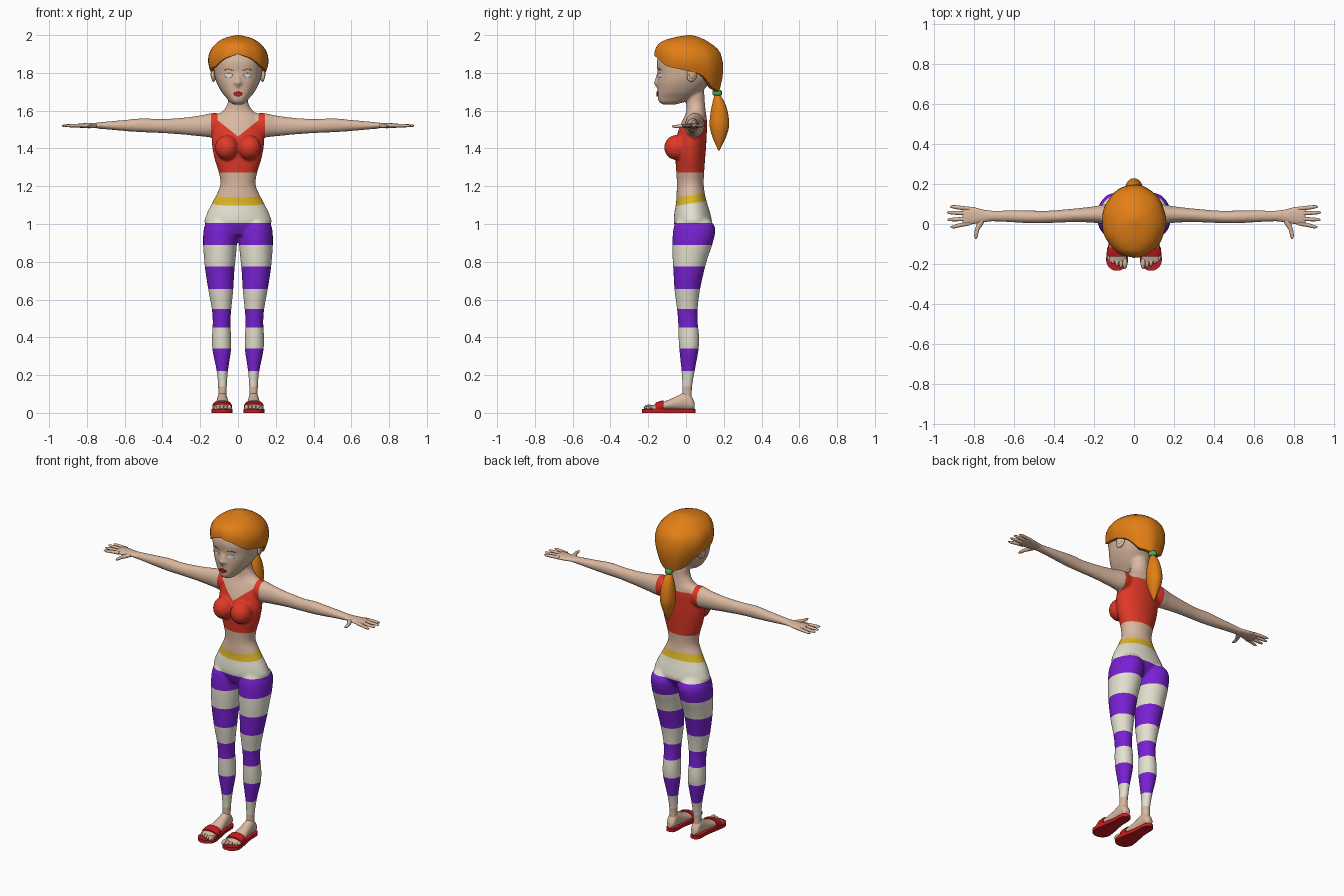
import bpy, bmesh, math
from mathutils import Matrix, Vector, Euler
from mathutils.bvhtree import BVHTree

cube = bpy.data.objects.get("Cube")
if cube:
    bpy.data.objects.remove(cube, do_unlink=True)


def material(name, *rgb):
    m = bpy.data.materials.new(name)
    m.use_nodes = True
    m.diffuse_color = (*rgb, 1)
    bsdf = m.node_tree.nodes["Principled BSDF"]
    bsdf.inputs["Base Color"].default_value = (*rgb, 1)
    bsdf.inputs["Roughness"].default_value = 0.8
    return m


skin = material("skin", 0.7, 0.48, 0.35)
cream = material("cream", 0.78, 0.75, 0.63)
purple = material("purple", 0.19, 0.015, 0.65)
red = material("top red", 0.75, 0.04, 0.02)
yellow = material("waistband yellow", 0.72, 0.47, 0.02)
orange = material("hair orange", 0.76, 0.21, 0.008)
green = material("hair tie green", 0.06, 0.45, 0.1)
crimson = material("crimson", 0.58, 0.01, 0.015)
eye_white = material("eye white", 0.7, 0.75, 0.75)
brow_brown = material("brow brown", 0.4, 0.14, 0.03)

PLACE = {"X": lambda t, a, b: (t, a, b),
         "Y": lambda t, a, b: (a, t, b),
         "Z": lambda t, a, b: (a, b, t)}


def smooth_rows(rows, steps=4):
    """Catmull-Rom interpolation between key rows."""
    out = []
    for i in range(len(rows) - 1):
        p = [Vector(rows[max(0, min(len(rows) - 1, i + k))]) for k in (-1, 0, 1, 2)]
        for s in range(steps):
            t = s / steps
            out.append(0.5 * (2 * p[1] + (p[2] - p[0]) * t
                              + (2 * p[0] - 5 * p[1] + 4 * p[2] - p[3]) * t * t
                              + (3 * p[1] - p[0] - 3 * p[2] + p[3]) * t ** 3))
    return out + [Vector(rows[-1])]


def sample(rows, t):
    """Linear lookup in rows sorted by their first value."""
    for a, b in zip(rows, rows[1:]):
        if t <= b[0]:
            return Vector(a).lerp(Vector(b), max(0, (t - a[0]) / (b[0] - a[0])))
    return Vector(rows[-1])


def bridge(bm, rings):
    for a, b in zip(rings, rings[1:]):
        for i in range(len(a)):
            k = (i + 1) % len(a)
            bm.faces.new((a[i], a[k], b[k], b[i]))


def loft(bm, axis, rows, n=24, power=2.0):
    """Rows are (position, centre, half width, low, high) along the axis."""
    rings = []
    for t, c, w, lo, hi in smooth_rows(rows):
        ring = []
        for i in range(n):
            u, v = math.cos(math.tau * i / n), math.sin(math.tau * i / n)
            u = math.copysign(abs(u) ** (2 / power), u)
            v = math.copysign(abs(v) ** (2 / power), v)
            ring.append(bm.verts.new(PLACE[axis](t, c + w * u, (lo + hi) / 2 + (hi - lo) / 2 * v)))
        rings.append(ring)
    bridge(bm, rings)
    bm.faces.new(rings[0])
    bm.faces.new(rings[-1])


def ball(bm, loc, size, rot=(0, 0, 0)):
    bmesh.ops.create_uvsphere(bm, u_segments=20, v_segments=12, radius=1,
                              matrix=Matrix.LocRotScale(Vector(loc), Euler(rot), Vector(size)))


def mirror(bm):
    geom = bmesh.ops.duplicate(bm, geom=bm.verts[:] + bm.edges[:] + bm.faces[:])["geom"]
    for v in geom:
        if isinstance(v, bmesh.types.BMVert):
            v.co.x *= -1


def finish(bm, name, mats, recalc=True, angle=50):
    if recalc:
        bmesh.ops.recalc_face_normals(bm, faces=bm.faces[:])
    mesh = bpy.data.meshes.new(name)
    bm.to_mesh(mesh)
    bm.free()
    for m in mats:
        mesh.materials.append(m)
    obj = bpy.data.objects.new(name, mesh)
    bpy.context.collection.objects.link(obj)
    bpy.ops.object.select_all(action="DESELECT")
    obj.select_set(True)
    bpy.context.view_layer.objects.active = obj
    bpy.ops.object.shade_smooth_by_angle(angle=math.radians(angle))
    return obj


# Body volumes: legs, arms, bust, then torso, head and nose
bm = bmesh.new()
loft(bm, "Z", [(1.04, .09, .06, -.04, .11), (.98, .092, .088, -.066, .155), (.9, .095, .09, -.072, .142),
               (.82, .096, .084, -.071, .115), (.75, .096, .077, -.067, .096), (.65, .091, .066, -.061, .074),
               (.55, .087, .052, -.048, .062), (.48, .087, .047, -.042, .062), (.4, .087, .051, -.04, .07),
               (.33, .086, .049, -.035, .066), (.22, .083, .03, -.024, .046), (.13, .082, .023, -.02, .032),
               (.05, .083, .024, -.022, .033)])
loft(bm, "X", [(.06, .045, .04, 1.48, 1.58), (.13, .047, .052, 1.46, 1.588), (.2, .047, .041, 1.464, 1.575),
               (.3, .043, .034, 1.474, 1.562), (.42, .036, .031, 1.482, 1.556), (.5, .035, .032, 1.485, 1.56),
               (.6, .038, .03, 1.492, 1.551), (.7, .04, .027, 1.501, 1.542), (.75, .04, .03, 1.505, 1.537)])
ball(bm, (.06, -.052, 1.405), (.062, .064, .066))
mirror(bm)
loft(bm, "Z", [(.94, 0, .1, -.04, .09), (1.0, 0, .174, -.063, .135), (1.05, 0, .167, -.063, .13),
               (1.11, 0, .138, -.053, .112), (1.16, 0, .112, -.05, .1), (1.21, 0, .093, -.048, .094),
               (1.27, 0, .101, -.051, .096), (1.34, 0, .123, -.056, .101), (1.42, 0, .138, -.058, .107),
               (1.48, 0, .135, -.045, .11), (1.53, 0, .13, -.027, .112), (1.57, 0, .118, -.008, .108),
               (1.6, 0, .078, .002, .104), (1.64, 0, .055, .002, .1), (1.68, 0, .053, 0, .098),
               (1.74, 0, .05, 0, .09)], n=32)
loft(bm, "Z", [(1.632, 0, .022, -.12, -.06), (1.645, 0, .043, -.142, -.01), (1.668, 0, .062, -.149, .04),
               (1.7, 0, .088, -.15, .08), (1.75, 0, .114, -.152, .13), (1.8, 0, .127, -.15, .16),
               (1.86, 0, .131, -.155, .17), (1.91, 0, .11, -.135, .15), (1.95, 0, .06, -.08, .1)],
     n=32, power=2.3)
ball(bm, (0, -.15, 1.765), (.014, .014, .04), (-.22, 0, 0))
ball(bm, (0, -.157, 1.748), (.018, .015, .012))
draft = finish(bm, "body_draft", [])

# Blend the volumes into one skin
remesh = draft.modifiers.new("blend", "REMESH")
remesh.mode = "VOXEL"
remesh.voxel_size = 0.007
relax = draft.modifiers.new("relax", "SMOOTH")
relax.factor = 0.5
relax.iterations = 6
graph = bpy.context.evaluated_depsgraph_get()
blended = bpy.data.meshes.new_from_object(draft.evaluated_get(graph))
bpy.data.objects.remove(draft, do_unlink=True)
bm = bmesh.new()
bm.from_mesh(blended)
bpy.data.meshes.remove(blended)


def cut(co, no, lo, hi):
    faces = [f for f in bm.faces if lo < f.calc_center_median().z < hi]
    edges = {e for f in faces for e in f.edges}
    verts = {v for f in faces for v in f.verts}
    bmesh.ops.bisect_plane(bm, geom=faces + list(edges) + list(verts), dist=1e-5,
                           plane_co=co, plane_no=no)


# Clothing edges: leg stripes, tilted waistband, top with V neck and straps
STRIPES = [(.222, .342), (.452, .551), (.655, .774), (.89, 1.005)]
CUFF, BELT_LOW, BELT_HIGH, HEM = .14, 1.105, 1.148, 1.272
ARMPIT, STRAP_IN, STRAP_OUT, V_NECK, BACK_NECK, SIDE_Y = 1.445, .108, .142, 1.463, 1.55, .045
for z in [CUFF, HEM, ARMPIT, BACK_NECK] + [e for s in STRIPES for e in s]:
    cut((0, 0, z), (0, 0, 1), z - .05, z + .05)
for z in (BELT_LOW, BELT_HIGH):
    cut((0, 0, z), (0, -.15, 1), 1, 1.25)
for s in (-1, 1):
    cut((0, 0, V_NECK), (s * .8, 0, 1), 1.4, 1.62)
    for x in (STRAP_IN, STRAP_OUT):
        cut((s * x, 0, 0), (1, 0, 0), ARMPIT - .02, 1.62)
cut((0, SIDE_Y, 0), (0, 1, 0), ARMPIT, 1.62)


def clothing(c):
    x, z, tilted = abs(c.x), c.z, c.z - .15 * c.y
    if z < CUFF:
        return 0
    if tilted < BELT_LOW:
        return 2 if any(a < z < b for a, b in STRIPES) else 1
    if tilted < BELT_HIGH:
        return 4
    neck = V_NECK + .8 * x if c.y < SIDE_Y else BACK_NECK
    inside = x < STRAP_OUT or (z < ARMPIT and x < .17)
    strap = x > STRAP_IN and z < 1.62
    return 3 if z > HEM and inside and (strap or z < neck) else 0


for f in bm.faces:
    f.material_index = clothing(f.calc_center_median())
surface = BVHTree.FromBMesh(bm)
finish(bm, "body", [skin, cream, purple, red, yellow], recalc=False, angle=80)


# Face details: thin plates that follow the face
def patch(name, mat, x, z, rx, rz, bend=0.0, lift=.003, both=True):
    b = bmesh.new()
    rings = []
    for r in (1, .9, .55, .15):
        ring = []
        for i in range(24):
            a = math.tau * i / 24
            px = x + rx * r * math.cos(a)
            pz = z + rz * r * math.sin(a) + bend * (r * math.cos(a)) ** 2
            hit = surface.ray_cast(Vector((px, -1, pz)), Vector((0, 1, 0)))[0]
            depth = hit.y if hit else -.1
            ring.append(b.verts.new((px, depth - (lift if r < 1 else -.002), pz)))
        rings.append(ring)
    bridge(b, rings)
    b.faces.new(rings[-1])
    if both:
        mirror(b)
    bmesh.ops.recalc_face_normals(b, faces=b.faces[:])
    if sum((f.normal.y * f.calc_area() for f in b.faces)) > 0:
        bmesh.ops.reverse_faces(b, faces=b.faces[:])
    finish(b, name, [mat], recalc=False)


patch("eyes", eye_white, .05, 1.787, .025, .012)
patch("eyebrows", brow_brown, .05, 1.82, .027, .004, bend=-.008)
patch("upper_lip", crimson, 0, 1.694, .026, .007, bend=-.003, lift=.006, both=False)
patch("lower_lip", crimson, 0, 1.683, .021, .008, bend=.004, lift=.006, both=False)

# Ears
bm = bmesh.new()
ball(bm, (.128, .032, 1.79), (.012, .028, .038), (-.25, 0, .3))
ball(bm, (.137, .034, 1.795), (.006, .018, .025), (-.25, 0, .3))
mirror(bm)
finish(bm, "ears", [skin])

# Hands: palm, four fingers and thumb
bm = bmesh.new()
loft(bm, "X", [(.69, .04, .024, 1.504, 1.539), (.75, .04, .031, 1.507, 1.536), (.8, .042, .042, 1.507, 1.534),
               (.84, .04, .046, 1.51, 1.532), (.855, .04, .04, 1.515, 1.527)])
for base, tip, end in ((.077, .086, .918), (.052, .057, .932), (.026, .022, .93), (.002, -.014, .915)):
    loft(bm, "X", [(.82, base, .009, 1.512, 1.531), (.87, (base + tip) / 2, .01, 1.512, 1.53),
                   (end - .015, tip, .008, 1.513, 1.527), (end, tip, .003, 1.517, 1.523)], n=12)
loft(bm, "Y", [(.04, .75, .014, 1.51, 1.532), (0, .768, .016, 1.508, 1.53), (-.03, .783, .011, 1.508, 1.527),
               (-.06, .788, .009, 1.509, 1.524), (-.075, .789, .003, 1.514, 1.52)], n=12)
mirror(bm)
finish(bm, "hands", [skin])

# Feet with toes
bm = bmesh.new()
loft(bm, "Y", [(.045, .083, .014, .022, .055), (.03, .083, .026, .015, .085), (0, .083, .028, .015, .11),
               (-.05, .083, .033, .015, .088), (-.1, .083, .041, .015, .066), (-.15, .084, .047, .015, .05),
               (-.19, .084, .044, .016, .036)])
for i in range(5):
    big = .005 if i == 0 else 0
    ball(bm, (.045 + i * .02, -.196 + .002 * i * i, .028), (.0095 + big / 2, .028 - i * .002, .011 + big))
mirror(bm)
finish(bm, "feet", [skin])

# Sandals: shaped sole and a band over the instep
bm = bmesh.new()
side = smooth_rows([(.05, .008), (.04, .024), (.01, .032), (-.05, .034), (-.12, .047),
                    (-.18, .055), (-.215, .042), (-.232, .015)])
outline = [(.084 + w, y, 0) for y, w in side] + [(.084 - w, y, 0) for y, w in reversed(side)]
sole = bm.faces.new([bm.verts.new(p) for p in outline])
top = bmesh.ops.extrude_face_region(bm, geom=[sole])["geom"]
bmesh.ops.translate(bm, vec=(0, 0, .02), verts=[v for v in top if isinstance(v, bmesh.types.BMVert)])
loft(bm, "Y", [(-.118, .084, .05, .004, .066), (-.14, .084, .052, .004, .062), (-.162, .084, .052, .004, .054)],
     power=2.5)
mirror(bm)
finish(bm, "sandals", [crimson])

# Hair cap: shell whose lower edge follows the hairline
shape = smooth_rows([(1.69, .09, -.05, .172), (1.76, .125, -.1, .19), (1.82, .152, -.158, .197),
                     (1.87, .16, -.167, .192), (1.92, .147, -.164, .174), (1.96, .112, -.138, .125),
                     (1.985, .07, -.075, .08), (2.0, .01, .01, .03)])
hairline = [(0, 1.9), (25, 1.878), (50, 1.835), (90, 1.808), (108, 1.79), (130, 1.72), (180, 1.695)]
bm = bmesh.new()
rings = []
for j in range(16):
    ring = []
    for i in range(48):
        phi = math.tau * i / 48
        low = sample(hairline, math.degrees(min(phi, math.tau - phi)))[1]
        z = 2 - (2 - low) * (min(j, 14) / 14) ** 1.7
        _, w, front, back = sample(shape, z)
        k = .8 if j == 15 else 1 + .012 * math.sin(phi * 9) * j / 14
        ring.append(bm.verts.new((k * w * math.sin(phi),
                                  (front + back) / 2 - k * (back - front) / 2 * math.cos(phi), z)))
    rings.append(ring)
bridge(bm, rings)
bm.faces.new(rings[0])
finish(bm, "hair", [orange])

# Ponytail and its tie
bm = bmesh.new()
loft(bm, "Z", [(1.72, 0, .014, .145, .175), (1.685, 0, .015, .15, .18), (1.65, 0, .028, .142, .202),
               (1.59, 0, .04, .13, .222), (1.52, 0, .043, .125, .228), (1.46, 0, .03, .14, .212),
               (1.42, 0, .015, .157, .193), (1.39, 0, .003, .17, .177)])
finish(bm, "ponytail", [orange])
bm = bmesh.new()
loft(bm, "Z", [(1.71, 0, .019, .144, .184), (1.702, 0, .024, .14, .19), (1.688, 0, .024, .141, .191),
               (1.68, 0, .019, .146, .186)])
finish(bm, "hair_tie", [green])
